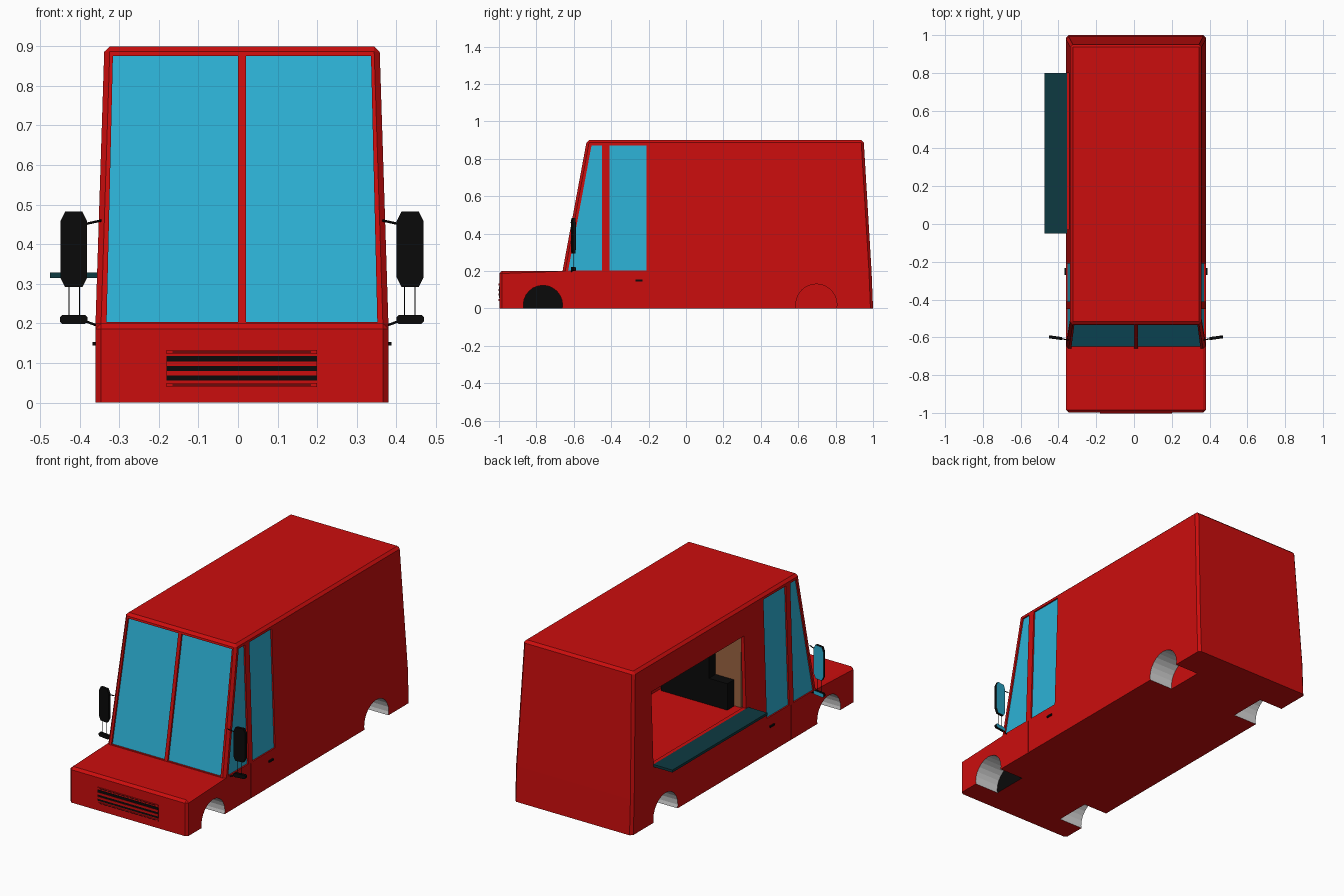
import bpy, bmesh, math
from mathutils import Vector

if "Cube" in bpy.data.objects:
    bpy.data.objects.remove(bpy.data.objects["Cube"])

CX = 0.01  # body centre line


def mat(name, col):
    m = bpy.data.materials.new(name)
    m.diffuse_color = (*col, 1)
    m.use_nodes = True
    m.node_tree.nodes["Principled BSDF"].inputs["Base Color"].default_value = m.diffuse_color
    return m


RED = mat("red paint", (0.6, 0.004, 0.004))
GLASS = mat("blue glass", (0.026, 0.445, 0.672))
BLACK = mat("black", (0.003, 0.003, 0.003))
GREY = mat("light grey", (0.68, 0.68, 0.68))
TEAL = mat("dark teal", (0.004, 0.042, 0.053))
BROWN = mat("brown wood", (0.33, 0.13, 0.055))


def make(name, bm, *mats):
    bmesh.ops.recalc_face_normals(bm, faces=bm.faces)
    me = bpy.data.meshes.new(name)
    bm.to_mesh(me)
    bm.free()
    for m in mats:
        me.materials.append(m)
    ob = bpy.data.objects.new(name, me)
    bpy.context.collection.objects.link(ob)
    return ob


def prism(name, pts, vec, *mats):
    """Polygon pushed along a vector."""
    bm = bmesh.new()
    f = bm.faces.new([bm.verts.new(p) for p in pts])
    r = bmesh.ops.extrude_face_region(bm, geom=[f], use_keep_orig=True)
    moved = [v for v in r["geom"] if isinstance(v, bmesh.types.BMVert)]
    bmesh.ops.translate(bm, verts=moved, vec=vec)
    return make(name, bm, *mats)


def box(name, x, y, z, *mats):
    return prism(name, [(x[0], y[0], z[0]), (x[1], y[0], z[0]), (x[1], y[1], z[0]), (x[0], y[1], z[0])],
                 (0, 0, z[1] - z[0]), *mats)


def rod(name, a, b, r, m):
    a, b = Vector(a), Vector(b)
    bm = bmesh.new()
    bmesh.ops.create_cone(bm, cap_ends=True, segments=6, radius1=r, radius2=r, depth=(b - a).length)
    bm.transform((b - a).to_track_quat('Z', 'Y').to_matrix().to_4x4())
    bmesh.ops.translate(bm, verts=bm.verts, vec=(a + b) / 2)
    return make(name, bm, m)


def wall(z, half=0.37):      # half width of the tapering side wall
    return half - 0.032 * max(0, z - 0.2)


def screen(z):               # y of the sloping windscreen
    return -0.66 + 0.1857 * (z - 0.2)


def shell(name, prof, half, split=None, bevel=0):
    """Side profile spanning the tapering width."""
    bm = bmesh.new()
    L, R = [[bm.verts.new((CX + s * wall(z, half), y, z)) for y, z in prof] for s in (-1, 1)]
    n = len(prof)
    for i in range(n):
        j = (i + 1) % n
        bm.faces.new((L[i], L[j], R[j], R[i]))
    for side in (L, R):
        if split:
            a, b = split
            bm.faces.new(side[a:b + 1])
            bm.faces.new(side[b:] + side[:a + 1])
        else:
            bm.faces.new(side)
    bmesh.ops.recalc_face_normals(bm, faces=bm.faces)
    if bevel:
        es = [e for e in bm.edges if e.is_convex and e.calc_face_angle() > 0.5
              and max(v.co.z for v in e.verts) > 0.01]
        bmesh.ops.bevel(bm, geom=es, offset=bevel, segments=1, affect='EDGES')
    return make(name, bm, RED)


# Van body and everything cut out of it
body = shell("van_body", [(-0.998, 0), (-0.998, 0.2), (-0.66, 0.2), (-0.53, 0.9),
                          (0.95, 0.9), (0.992, 0.2), (1, 0)], 0.37, (2, 5), 0.014)
cuts = [shell("cavity", [(-0.645, 0.15), (-0.507, 0.88), (0.927, 0.88), (0.972, 0.15)], 0.35)]

FRONT_WIN = [(-0.63, 0.203), (-0.45, 0.203), (-0.45, 0.872), (-0.505, 0.872)]
DOOR_WIN = [(-0.41, 0.203), (-0.21, 0.203), (-0.21, 0.872), (-0.41, 0.872)]
for win in (FRONT_WIN, DOOR_WIN):
    cuts.append(prism("cut", [(-0.6, y, z) for y, z in win], (1.2, 0, 0)))
cuts.append(box("cut", (-0.5, -0.2), (-0.03, 0.8), (0.328, 0.735)))

panes = []
for s in (-1, 1):
    pane = [(CX + s * d, z) for d, z in ((0.01, 0.203), (0.342, 0.203), (0.326, 0.875), (0.01, 0.875))]
    panes.append(pane)
    cuts.append(prism("cut", [(x, -0.75, z) for x, z in pane], (0, 0.35, 0)))

ARCHES = [(-0.765, 0.018, 0.105), (0.697, 0.02, 0.11)]
for s in (-1, 1):
    for ay, az, r in ARCHES:
        ring = [(CX + s * 0.22, ay + r * math.cos(t * math.pi / 12), az + r * math.sin(t * math.pi / 12))
                for t in range(24)]
        cuts.append(prism("cut", ring, (s * 0.3, 0, 0)))
    # door seam
    cuts.append(box("cut", sorted((CX + s * 0.366, CX + s * 0.4)), (-0.432, -0.428), (-0.05, 0.198)))

for c in cuts:
    c.hide_render = True
    md = body.modifiers.new("cut", 'BOOLEAN')
    md.operation, md.solver, md.object = 'DIFFERENCE', 'EXACT', c
bpy.context.view_layer.update()
me = bpy.data.meshes.new_from_object(body.evaluated_get(bpy.context.evaluated_depsgraph_get()))
body.modifiers.clear()
body.data = me
for c in cuts:
    bpy.data.objects.remove(c)
me.materials.clear()
for m in (RED, GREY, BLACK):
    me.materials.append(m)
# Wheel arch linings: grey curved faces, black front ends
for p in me.polygons:
    p.material_index = 0
    c = p.center
    for i, (ay, az, r) in enumerate(ARCHES):
        if math.hypot(c.y - ay, c.z - az) < r + 0.002 and 0.2 < abs(c.x - CX) < 0.36:
            if abs(p.normal.x) < 0.5 and c.z > 0.001:
                p.material_index = 1
            elif abs(p.normal.x) > 0.5 and i == 0:
                p.material_index = 2

# Glass
for i, pane in enumerate(panes):
    prism(f"windscreen_{i}", [(x, screen(z) + 0.01, z) for x, z in pane], (0, 0.005, 0), GLASS)
for s, side in ((-1, "left"), (1, "right")):
    for nm, win in (("quarter_window", FRONT_WIN), ("door_window", DOOR_WIN)):
        prism(f"{side}_{nm}", [(CX + s * (wall(z) - 0.008), y, z) for y, z in win], (-s * 0.005, 0, 0), GLASS)

    # Door handle
    box(f"{side}_door_handle", sorted((CX + s * 0.365, CX + s * 0.378)), (-0.27, -0.232), (0.144, 0.153), BLACK)

    # Mirrors: black housing, glass on the rear face
    for nm, zc, w, h, ch in (("mirror", 0.387, 0.034, 0.095, 0.012), ("lower_mirror", 0.21, 0.035, 0.011, 0.006)):
        out = [(a * (w - ch * k), b * (h - ch * j * (2 if h > w else 1)))
               for a, b, k, j in ((-1, -1, 1, 0), (1, -1, 1, 0), (1, -1, 0, 1), (1, 1, 0, 1),
                                  (1, 1, 1, 0), (-1, 1, 1, 0), (-1, 1, 0, 1), (-1, -1, 0, 1))]
        ob = prism(f"{side}_{nm}", [(CX + s * (0.425 + a), -0.61 + 0.14 * a, zc + b) for a, b in out],
                   (0, 0.016, 0), BLACK, GLASS)
        for p in ob.data.polygons:
            p.material_index = int(p.normal.y > 0.9)
    for d in (0.411, 0.437):
        rod(f"{side}_mirror_rod", (CX + s * d, -0.603, 0.21), (CX + s * d, -0.603, 0.31), 0.0015, BLACK)
    rod(f"{side}_mirror_arm", (CX + s * 0.355, -0.615, 0.46), (CX + s * 0.4, -0.605, 0.45), 0.003, BLACK)
    rod(f"{side}_lower_mirror_arm", (CX + s * 0.362, -0.615, 0.193), (CX + s * 0.4, -0.605, 0.207), 0.003, BLACK)

# Grille: black backing with red slats
box("grille", (-0.18, 0.2), (-1.0, -0.99), (0.056, 0.118), BLACK)
for z in (0.074, 0.098):
    box("grille_slat", (-0.18, 0.2), (-1.002, -0.99), (z - 0.006, z + 0.006), RED)
for z in (0.044, 0.128):
    box("grille_trim", (-0.18, 0.2), (-1.002, -0.99), (z - 0.005, z + 0.005), RED)
    box("grille_line", (-0.165, 0.185), (-1.003, -0.99), (z - 0.001, z + 0.001), BLACK)

# Serving shelf
box("serving_shelf", (-0.475, -0.35), (-0.05, 0.8), (0.314, 0.328), TEAL)

# Interior seen through the serving hatch
box("tall_cabinet", (0.045, 0.345), (-0.33, -0.27), (0.15, 0.8), BLACK)
box("low_cabinet", (-0.07, 0.045), (-0.33, -0.27), (0.15, 0.3), BLACK)
box("wood_panel", (-0.11, 0.05), (-0.37, -0.335), (0.15, 0.86), BROWN)
